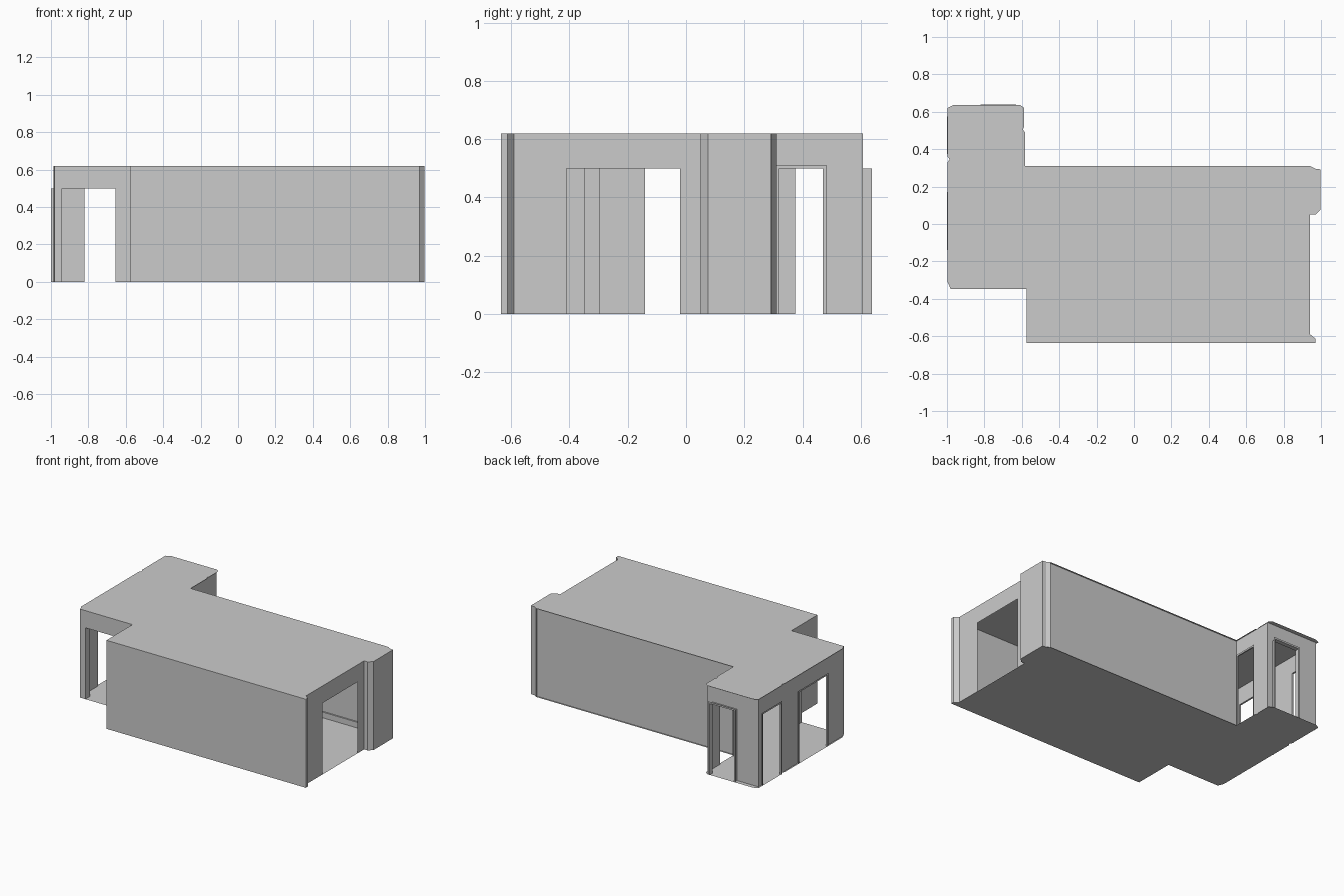
import bpy, bmesh
from mathutils import Vector

if "Cube" in bpy.data.objects:
    bpy.data.objects.remove(bpy.data.objects["Cube"])

H = 0.62      # ceiling height
DOOR = 0.5    # opening height


def make(name, polys):
    """Object from a list of polygons (lists of 3D points)."""
    bm = bmesh.new()
    for poly in polys:
        bm.faces.new([bm.verts.new(p) for p in poly])
    bmesh.ops.remove_doubles(bm, verts=bm.verts, dist=0.0005)
    me = bpy.data.meshes.new(name)
    bm.to_mesh(me)
    bm.free()
    ob = bpy.data.objects.new(name, me)
    bpy.context.collection.objects.link(ob)
    return ob


def panel(p, q, z0, z1):
    """Upright rectangle between two plan points."""
    return [(p[0], p[1], z0), (q[0], q[1], z0), (q[0], q[1], z1), (p[0], p[1], z1)]


def wall(name, p, q, openings=()):
    """Flat wall with door openings given as (start, end) distances along it."""
    p, q = Vector(p), Vector(q)
    d = (q - p).normalized()
    polys, s = [], 0.0
    for a, b in openings:
        if a > s:
            polys.append(panel(p + d * s, p + d * a, 0, H))
        polys.append(panel(p + d * a, p + d * b, DOOR, H))
        s = b
    polys.append(panel(p + d * s, q, 0, H))
    return make(name, polys)


def door_lining(name, p, q, off, casing=0.012):
    """Jambs and head going from the wall by vector off, with a flat casing round the outer edge."""
    p, q, off = Vector(p), Vector(q), Vector(off)
    d = (q - p).normalized() * casing
    po, qo = p + off, q + off
    polys = [panel(p, po, 0, DOOR), panel(q, qo, 0, DOOR),
             [(*p, DOOR), (*q, DOOR), (*qo, DOOR), (*po, DOOR)]]
    if casing:
        top = DOOR + casing
        polys += [panel(po - d, po, 0, top), panel(qo, qo + d, 0, top),
                  panel(po, qo, DOOR, top)]
    return make(name, polys)


# Floor and ceiling share one plan outline
outline = [(-0.575, -0.635), (0.97, -0.635), (0.97, -0.613), (0.942, -0.59),
           (0.942, 0.05), (0.97, 0.05), (0.997, 0.075), (0.997, 0.292),
           (0.97, 0.295), (0.94, 0.31), (-0.583, 0.31), (-0.583, 0.49),
           (-0.595, 0.505), (-0.587, 0.52), (-0.587, 0.62), (-0.61, 0.637),
           (-0.965, 0.637), (-0.997, 0.62), (-0.997, 0.36), (-0.985, 0.345),
           (-0.997, 0.33), (-0.997, -0.31), (-0.98, -0.347), (-0.575, -0.347)]
make("floor", [[(x, y, 0) for x, y in reversed(outline)]])
make("ceiling", [[(x, y, H) for x, y in outline]])

# Main room walls
wall("front_wall", (-0.575, -0.635), (0.97, -0.635))
wall("front_step_wall", (-0.575, -0.347), (-0.575, -0.635))
wall("back_wall", (0.945, 0.298), (-0.592, 0.298))
right = [(0.97, -0.635), (0.97, -0.613), (0.942, -0.59)]
make("right_front_corner", [panel(a, b, 0, H) for a, b in zip(right, right[1:])])
wall("right_wall", (0.942, -0.59), (0.942, 0.05), [(0.18, 0.57)])
pillar = [(0.942, 0.05), (0.97, 0.05), (0.997, 0.075), (0.997, 0.292),
          (0.97, 0.295), (0.945, 0.31), (0.945, 0.298)]
make("right_pillar", [panel(a, b, 0, H) for a, b in zip(pillar, pillar[1:])])

# Hallway walls
wall("hall_front_wall", (-0.98, -0.347), (-0.575, -0.347), [(0.04, 0.325)])
make("hall_front_corner", [panel((-0.98, -0.347), (-0.987, -0.31), 0, H)])
wall("hall_left_wall", (-0.987, -0.31), (-0.987, 0.605),
     [(0.17, 0.48), (0.685, 0.885)])
wall("hall_back_wall", (-0.987, 0.607), (-0.59, 0.607), [(0.167, 0.357)])
wall("hall_side_wall", (-0.592, 0.298), (-0.592, 0.607), [(0.022, 0.172)])

# Door linings
door_lining("left_door_frame_a", (-0.987, -0.14), (-0.987, 0.17), (-0.012, 0))
door_lining("left_door_frame_b", (-0.987, 0.375), (-0.987, 0.575), (-0.012, 0))
door_lining("back_door_frame", (-0.82, 0.607), (-0.63, 0.607), (0, 0.031))
door_lining("side_door_frame", (-0.592, 0.32), (-0.592, 0.47), (0.009, 0))
door_lining("front_door_lining", (-0.94, -0.347), (-0.655, -0.347), (0, 0.05), 0)

# Skirting board along the inside of the back wall
make("skirting_board", [panel((-0.575, 0.288), (0.94, 0.288), 0, 0.04),
                        [(-0.575, 0.288, 0.04), (0.94, 0.288, 0.04),
                         (0.94, 0.298, 0.04), (-0.575, 0.298, 0.04)]])
